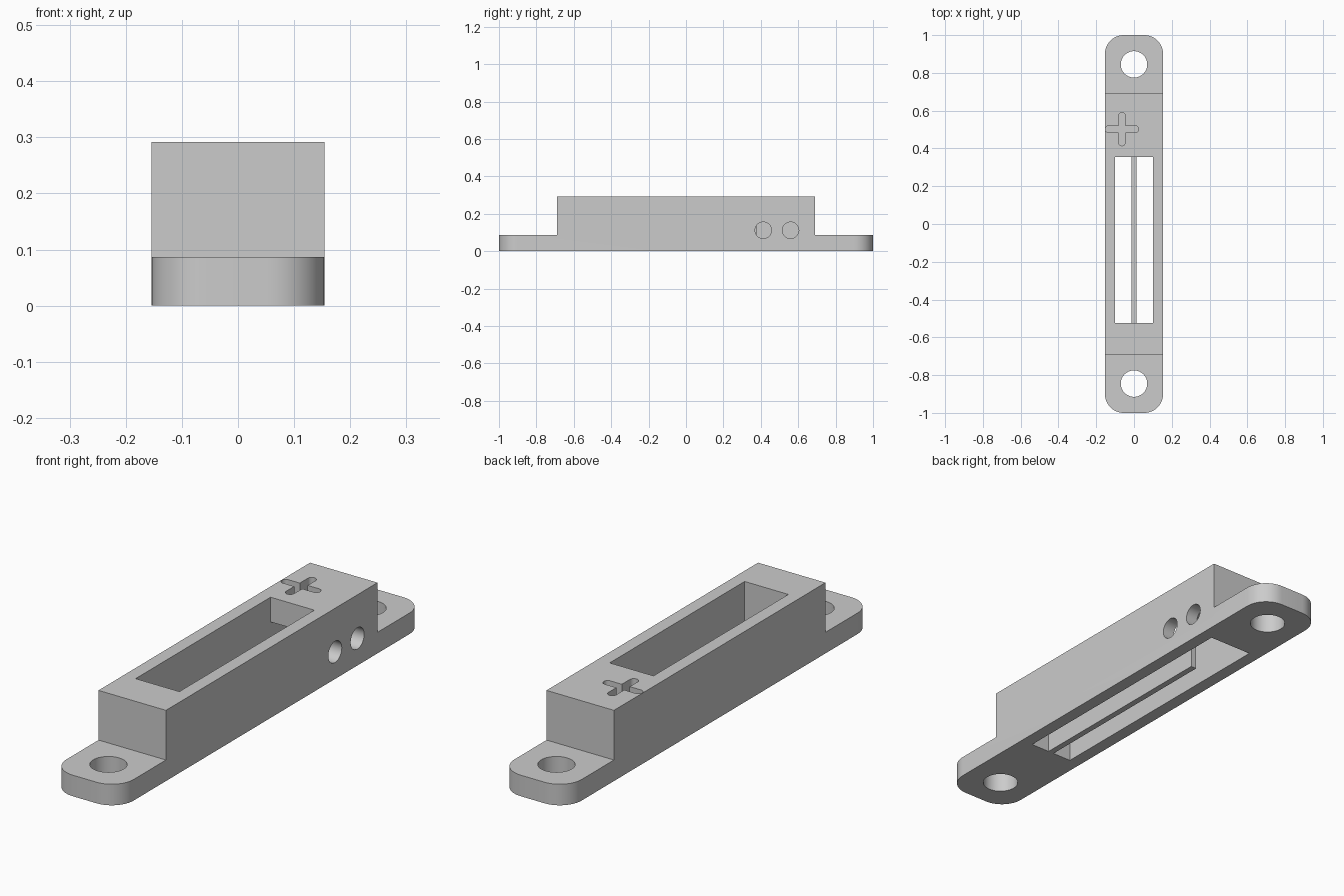
import bpy, bmesh
from math import pi, cos, sin
from mathutils import Matrix

cube = bpy.data.objects.get("Cube")
if cube:
    bpy.data.objects.remove(cube, do_unlink=True)

grey = bpy.data.materials.new("plain grey")
grey.use_nodes = True
colour = (0.6, 0.6, 0.6, 1)
grey.diffuse_color = colour
grey.node_tree.nodes["Principled BSDF"].inputs["Base Color"].default_value = colour

HALF_WIDTH = 0.154
SLOT_HALF = 0.1
FLANGE_TOP = 0.087
BODY_TOP = 0.292


def to_object(name, bm):
    bmesh.ops.recalc_face_normals(bm, faces=bm.faces)
    mesh = bpy.data.meshes.new(name)
    bm.to_mesh(mesh)
    bm.free()
    mesh.materials.append(grey)
    obj = bpy.data.objects.new(name, mesh)
    bpy.context.collection.objects.link(obj)
    return obj


def extruded(points, vector):
    """Closed prism from a planar outline."""
    bm = bmesh.new()
    face = bm.faces.new([bm.verts.new(p) for p in points])
    ext = bmesh.ops.extrude_face_region(bm, geom=[face])["geom"]
    bmesh.ops.translate(bm, vec=vector, verts=[g for g in ext if isinstance(g, bmesh.types.BMVert)])
    return bm


def side_prism(profile, half):
    """Side profile (y, z) extruded evenly across x."""
    return extruded([(-half, y, z) for y, z in profile], (2 * half, 0, 0))


def cylinder(name, radius, depth, location, axis="Z"):
    bm = bmesh.new()
    turn = Matrix.Rotation(pi / 2, 4, "Y") if axis == "X" else Matrix()
    bmesh.ops.create_cone(bm, cap_ends=True, segments=48, radius1=radius, radius2=radius,
                          depth=depth, matrix=Matrix.Translation(location) @ turn)
    return to_object(name, bm)


def groove(name, centre, half_length, radius, bottom, along_y):
    """Round-ended bar, used to engrave one stroke of the plus mark."""
    points = []
    for end, start in ((1, -pi / 2), (-1, pi / 2)):
        for i in range(13):
            a = start + pi * i / 12
            u, v = end * (half_length - radius) + radius * cos(a), radius * sin(a)
            if along_y:
                u, v = -v, u
            points.append((centre[0] + u, centre[1] + v, bottom))
    return to_object(name, extruded(points, (0, 0, 0.2)))


def cut(target, cutter):
    mod = target.modifiers.new("cut", "BOOLEAN")
    mod.operation = "DIFFERENCE"
    mod.solver = "EXACT"
    mod.object = cutter
    bpy.context.view_layer.objects.active = target
    bpy.ops.object.modifier_apply(modifier=mod.name)
    bpy.data.objects.remove(cutter, do_unlink=True)


# Housing: raised block with a mounting flange at each end
bm = side_prism([(-1, 0), (1, 0), (1, FLANGE_TOP), (0.69, FLANGE_TOP), (0.69, BODY_TOP),
                 (-0.69, BODY_TOP), (-0.69, FLANGE_TOP), (-1, FLANGE_TOP)], HALF_WIDTH)
corners = [e for e in bm.edges
           if all(abs(v.co.y) > 0.99 for v in e.verts)
           and abs(e.verts[0].co.z - e.verts[1].co.z) > 0.01]
bmesh.ops.bevel(bm, geom=corners, offset=0.1, segments=12, profile=0.5, affect="EDGES")
housing = to_object("housing", bm)

# Open slot with a deeper wiring pocket under the roof at the back
cut(housing, to_object("slot_cutter", side_prism(
    [(-0.525, -0.1), (0.61, -0.1), (0.61, 0.19), (0.355, 0.19), (0.355, 0.4), (-0.525, 0.4)],
    SLOT_HALF)))

# Screw holes
for y in (-0.845, 0.845):
    cut(housing, cylinder("screw_cutter", 0.07, 0.5, (0, y, 0)))

# Wire holes through one side wall
for y in (0.413, 0.559):
    cut(housing, cylinder("wire_cutter", 0.044, 0.15, (HALF_WIDTH, y, 0.112), "X"))

# Engraved plus mark
for along_y in (False, True):
    cut(housing, groove("plus_cutter", (-0.064, 0.502), 0.088, 0.018, BODY_TOP - 0.05, along_y))

# Thin divider running along the slot
rib = to_object("slot_divider", side_prism(
    [(-0.53, 0), (0.378, 0), (0.378, 0.185), (-0.53, 0.185)], 0.013))

# Smooth the round walls, keep the hard edges
bpy.ops.object.select_all(action="DESELECT")
housing.select_set(True)
bpy.context.view_layer.objects.active = housing
bpy.ops.object.shade_smooth_by_angle(angle=pi / 6)
